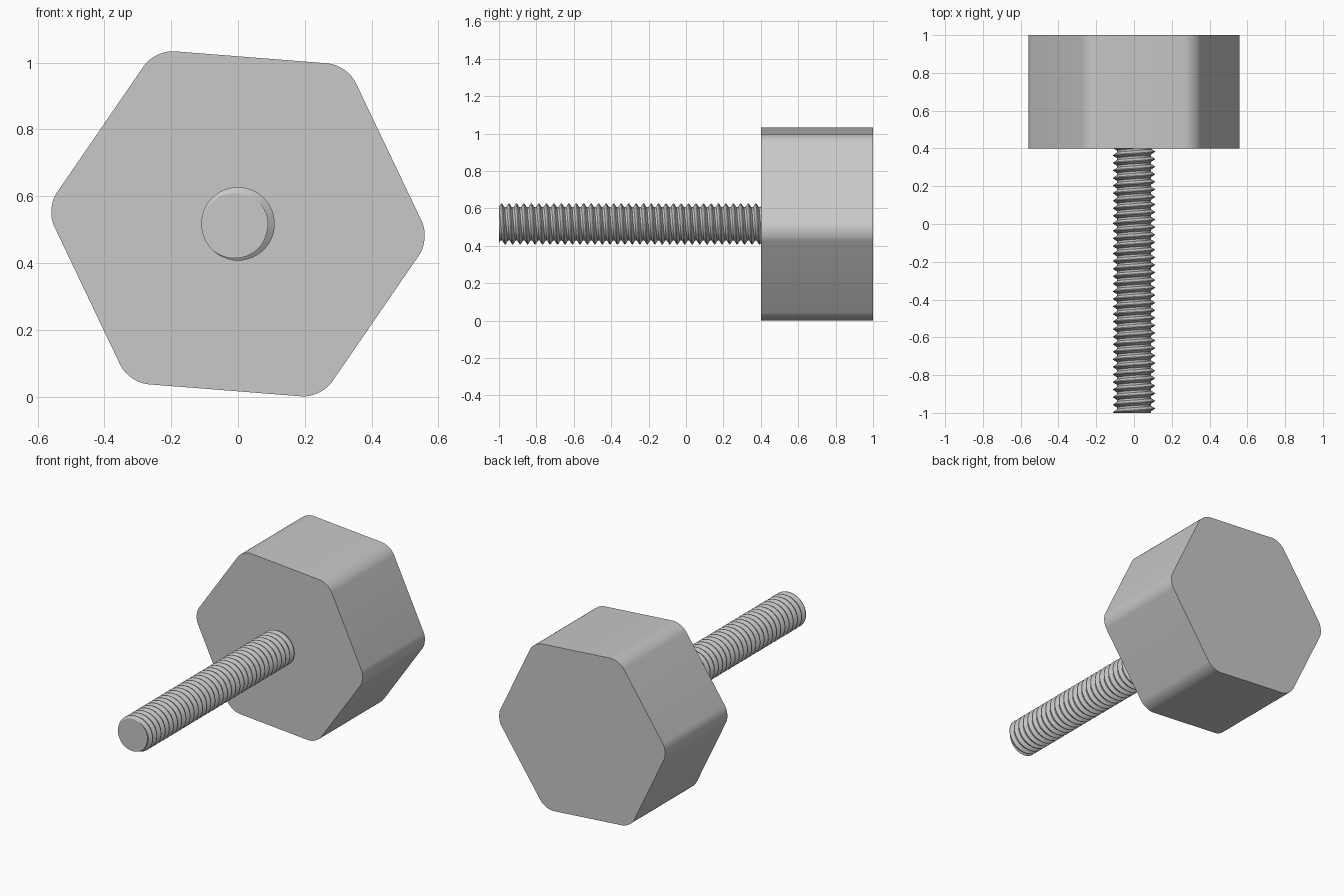
import bpy
import bmesh
from math import sin, cos, tan, radians, pi

cube = bpy.data.objects.get("Cube")
if cube:
    bpy.data.objects.remove(cube, do_unlink=True)

CENTRE_Z = 0.517
FRONT, HEAD_FRONT, BACK = -1.0, 0.4, 1.0

steel = bpy.data.materials.new("grey_steel")
steel.use_nodes = True
colour = (0.58, 0.58, 0.58, 1)
steel.diffuse_color = colour
steel.node_tree.nodes["Principled BSDF"].inputs["Base Color"].default_value = colour


def polar(radius, angle, y):
    """Point around the bolt axis, angle measured from +x towards +z."""
    return (radius * cos(angle), y, CENTRE_Z + radius * sin(angle))


def finish(bm, name):
    bmesh.ops.recalc_face_normals(bm, faces=bm.faces[:])
    mesh = bpy.data.meshes.new(name)
    bm.to_mesh(mesh)
    bm.free()
    mesh.materials.append(steel)
    obj = bpy.data.objects.new(name, mesh)
    bpy.context.collection.objects.link(obj)
    bpy.ops.object.select_all(action='DESELECT')
    obj.select_set(True)
    bpy.context.view_layer.objects.active = obj
    bpy.ops.object.shade_smooth_by_angle(angle=radians(30))
    return obj


# Hexagonal head with rounded corners
def build_head(apothem=0.5, corner=0.1, tilt=radians(-4.5)):
    bm = bmesh.new()
    radius = apothem / cos(pi / 6)
    rings = [[bm.verts.new(polar(radius, tilt + i * pi / 3, y)) for i in range(6)]
             for y in (HEAD_FRONT, BACK)]
    for ring in rings:
        bm.faces.new(ring)
    sides = []
    for i in range(6):
        j = (i + 1) % 6
        bm.faces.new((rings[0][i], rings[0][j], rings[1][j], rings[1][i]))
        sides.append(bm.edges.get((rings[0][i], rings[1][i])))
    bmesh.ops.recalc_face_normals(bm, faces=bm.faces[:])
    bmesh.ops.bevel(bm, geom=sides, offset=corner * tan(pi / 6),
                    offset_type='OFFSET', segments=8, profile=0.5, affect='EDGES')
    return finish(bm, "hex_head")


# Shank with a right-handed helical thread, cut flat at both ends
def build_shank(major=0.11, minor=0.09, pitch=0.04, steps=48):
    bm = bmesh.new()
    start = radians(210)
    end = HEAD_FRONT + 0.005
    turns = int((end - FRONT) / pitch) + 5
    # One tooth: (fraction of pitch, radius) for crest and root corners
    tooth = [(-0.05, major), (0.05, major), (0.37, minor), (0.63, minor)]
    rows = []
    for s in range(steps * turns):
        y = FRONT + pitch * (s / steps - 2)
        angle = start - 2 * pi * s / steps
        rows.append([bm.verts.new(polar(r, angle, y + f * pitch)) for f, r in tooth])
    for s in range(len(rows) - steps - 1):
        a = rows[s] + [rows[s + steps][0]]
        b = rows[s + 1] + [rows[s + steps + 1][0]]
        for j in range(len(tooth)):
            bm.faces.new((a[j], b[j], b[j + 1], a[j + 1]))
    loose = [v for v in bm.verts if not v.link_faces]
    bmesh.ops.delete(bm, geom=loose, context='VERTS')
    for y, direction in ((FRONT, -1), (end, 1)):
        cut = bmesh.ops.bisect_plane(
            bm, geom=bm.verts[:] + bm.edges[:] + bm.faces[:], dist=1e-6,
            plane_co=(0, y, 0), plane_no=(0, direction, 0), clear_outer=True)
        rim = [e for e in cut["geom_cut"]
               if isinstance(e, bmesh.types.BMEdge) and e.is_boundary]
        bmesh.ops.holes_fill(bm, edges=rim, sides=0)
    return finish(bm, "threaded_shank")


build_head()
build_shank()
